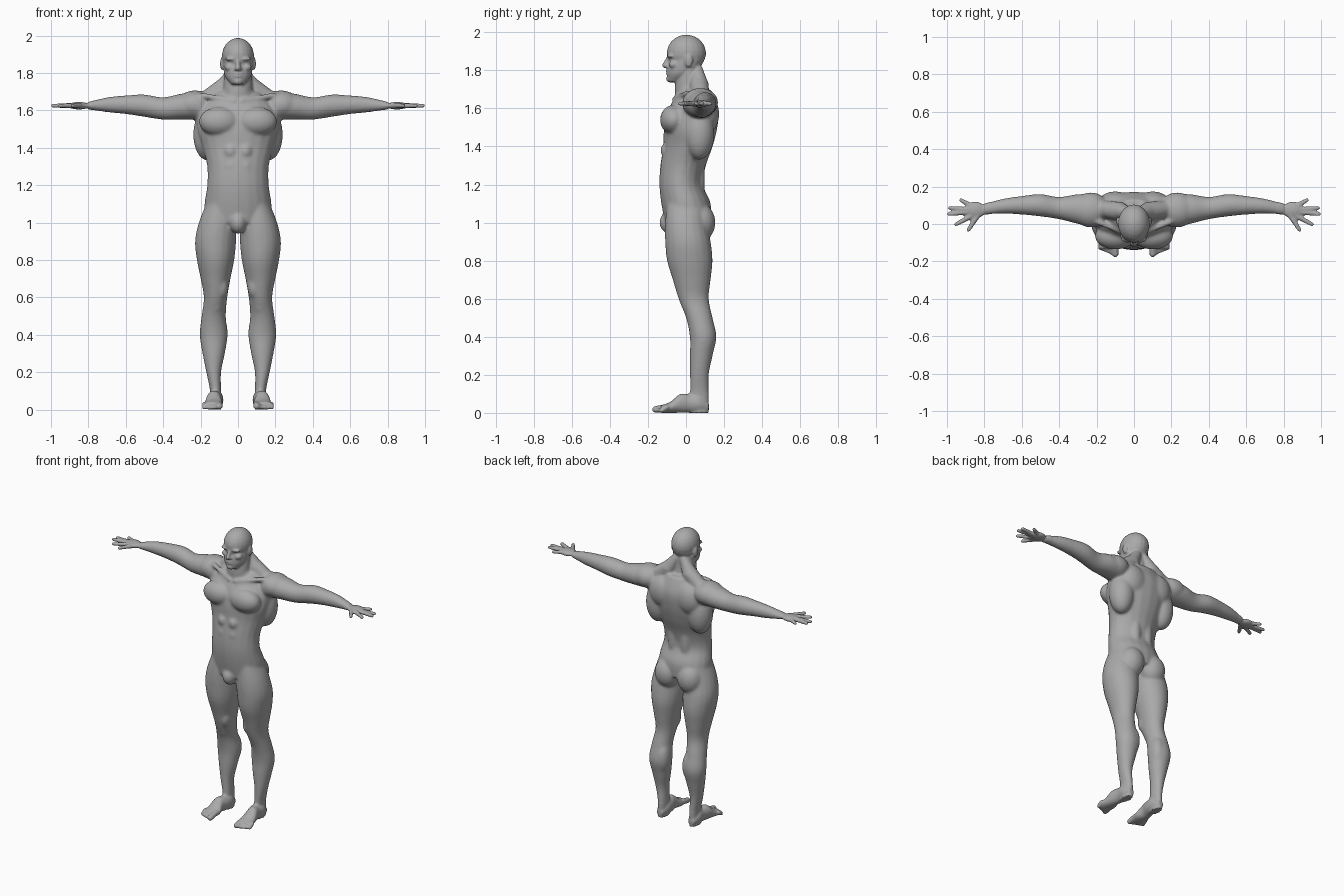
import bpy
import bmesh
from math import cos, sin, pi
from mathutils import Vector, Matrix

default_cube = bpy.data.objects.get("Cube")
if default_cube:
    bpy.data.objects.remove(default_cube, do_unlink=True)

RIGHTWARD, BACKWARD, UPWARD = Vector((1, 0, 0)), Vector((0, 1, 0)), Vector((0, 0, 1))
SIDES = 20
bm = bmesh.new()


def oval(centre, u, v):
    """Make one ring of vertices around a centre, with half axes u and v."""
    angles = [2 * pi * k / SIDES for k in range(SIDES)]
    return [bm.verts.new(centre + u * cos(angle) + v * sin(angle)) for angle in angles]


def skin(rings):
    """Join successive rings into a closed tube."""
    for lower, upper in zip(rings, rings[1:]):
        for k in range(SIDES):
            bm.faces.new((lower[k - 1], lower[k], upper[k], upper[k - 1]))
    bm.faces.new(rings[0])
    bm.faces.new(rings[-1])


def smooth_rows(rows, steps=5):
    """Interpolate the rows with a smooth curve through every row."""
    points = [Vector(row) for row in rows]
    points = [points[0], *points, points[-1]]
    for before, start, end, after in zip(points, points[1:], points[2:], points[3:]):
        leaving = (end - before) / 2
        arriving = (after - start) / 2
        for i in range(steps):
            t = i / steps
            ease = t * t * (3 - 2 * t)
            yield (start * (1 - ease) + end * ease
                   + leaving * (t * (1 - t) ** 2)
                   - arriving * (t * t * (1 - t)))
    yield points[-1]


def loft(origin, step, u, v, rows):
    """Skin evenly spaced ovals; a row is shift along u and v, radius along u and v."""
    # the running distance is carried as the first value of each row
    numbered = [(i, *row) for i, row in enumerate(rows)]
    skin([oval(Vector(origin) + step * distance + u * shift_u + v * shift_v,
               u * radius_u, v * radius_v)
          for distance, shift_u, shift_v, radius_u, radius_v in smooth_rows(numbered)])


def ball(centre, radii, count=12):
    """Add an ellipsoid mass."""
    width, depth, height = radii
    rings = []
    for i in range(count):
        angle = pi * (i + .5) / count
        rings.append(oval(Vector(centre) + UPWARD * height * cos(angle),
                          RIGHTWARD * width * sin(angle),
                          BACKWARD * depth * sin(angle)))
    skin(rings)


def strand(start, end, start_radius, end_radius):
    """Add a round tapering strand with domed ends."""
    start, end = Vector(start), Vector(end)
    u = (end - start).orthogonal().normalized()
    v = (end - start).normalized().cross(u)
    skin([oval(start, u * start_radius, v * start_radius),
          oval(end, u * end_radius, v * end_radius)])
    ball(start, [start_radius] * 3)
    ball(end, [end_radius] * 3)


# ---- left half, mirrored afterwards ----
# leg, from hip down to heel
loft((.12, 0, 1.1), UPWARD * -.1, RIGHTWARD, BACKWARD, [
    (-.02, 0, .07, .1),
    (-.01, 0, .1, .11),
    (0, .01, .11, .12),
    (0, .02, .1, .12),
    (0, .03, .08, .1),
    (0, .04, .063, .08),
    (.01, .07, .065, .07),
    (.01, .09, .075, .07),
    (.01, .08, .06, .06),
    (.01, .07, .04, .05),
    (0, .07, .03, .05),
    (0, .07, .03, .05)])

# foot, from heel to ball
loft((.12, .12, 0), BACKWARD * -.05, RIGHTWARD, UPWARD, [
    (0, .03, .02, .02),
    (0, .05, .04, .05),
    (0, .05, .04, .05),
    (.01, .05, .04, .05),
    (.01, .03, .05, .03),
    (.02, .02, .05, .02)])

# toes, shorter towards the outside
for i in range(5):
    across = .1 + .02 * i
    tip = -.16 + .008 * i
    size = .012 if i else .018
    strand((across, -.1, .03), (across, tip, size), size, size)

# arm, from shoulder to wrist
loft((.2, 0, 1.62), RIGHTWARD * .1, BACKWARD, UPWARD, [
    (.07, 0, .09, .07),
    (.08, 0, .08, .07),
    (.085, -.01, .06, .06),
    (.1, .005, .06, .06),
    (.1, .01, .05, .05),
    (.095, .01, .04, .04),
    (.08, .005, .03, .02)])

# palm, with thumb and fingers fanned from the wrist
wrist = Vector((.82, .07, 1.625))
ball((.85, .075, 1.625), (.06, .045, .02))
for angle, reach in [(-1, .12), (-.5, .15), (-.1, .17), (.1, .165), (.5, .12)]:
    direction = Vector((cos(angle), sin(angle), 0))
    strand(wrist, wrist + direction * reach, .017, .011)

# slope of the neck, neck tendon and collar bone
strand((.03, .06, 1.8), (.08, .07, 1.72), .03, .05)
strand((.08, .07, 1.72), (.17, .08, 1.66), .05, .045)
strand((.06, .03, 1.82), (.02, -.04, 1.68), .016, .014)
strand((.02, -.06, 1.65), (.19, .01, 1.68), .014, .016)

muscles = {
    "chest": ((.1, -.065, 1.54), (.11, .072, .078)),
    "side of back": ((.16, .07, 1.47), (.08, .08, .14)),
    "shoulder blade": ((.1, .1, 1.57), (.1, .075, .11)),
    "deltoid": ((.23, .075, 1.63), (.1, .095, .077)),
    "lower back": ((.045, .06, 1.25), (.04, .04, .2)),
    "buttock": ((.085, .075, 1), (.085, .08, .1)),
    "inner thigh": ((.085, 0, .66), (.035, .05, .07)),
    "knee": ((.12, .02, .56), (.04, .04, .05)),
    "calf": ((.1, .1, .41), (.045, .055, .1)),
    "brow": ((.035, -.08, 1.875), (.035, .02, .01)),
    "cheek": ((.045, -.065, 1.83), (.028, .025, .02)),
    "ear": ((.085, .014, 1.85), (.011, .022, .034)),
}
for centre, radii in muscles.values():
    ball(centre, radii)

# rows of abdominal muscle
for row in range(3):
    ball((.04, -.09, 1.22 + .08 * row), (.04, .045, .045))

# mirror everything so far to the right half
twin = bmesh.ops.duplicate(bm, geom=bm.verts[:] + bm.edges[:] + bm.faces[:])
for item in twin["geom"]:
    if isinstance(item, bmesh.types.BMVert):
        item.co.x *= -1

# ---- central parts ----
# trunk, from pelvis up to collar
loft((0, 0, 1), UPWARD * .1, RIGHTWARD, BACKWARD, [
    (0, .01, .18, .12),
    (0, 0, .18, .13),
    (0, -.025, .165, .115),
    (0, -.015, .165, .12),
    (0, .01, .19, .13),
    (0, .025, .22, .14),
    (0, .04, .21, .13),
    (0, .05, .12, .08)])
ball((0, -.085, 1), (.046, .055, .06))

# neck
loft((0, 0, 1.62), UPWARD * .08, RIGHTWARD, BACKWARD, [
    (0, .03, .1, .08),
    (0, .015, .08, .075),
    (0, .015, .075, .065),
    (0, .02, .07, .06)])

# jaw and face, then skull
loft((0, 0, 1.74), UPWARD * .04, RIGHTWARD, BACKWARD, [
    (0, -.06, .035, .035),
    (0, -.03, .068, .07),
    (0, -.01, .078, .088),
    (0, .005, .082, .093),
    (0, 0, .08, .1)])
ball((0, .002, 1.89), (.086, .103, .097))

# nose, lips and chin
strand((0, -.09, 1.87), (0, -.112, 1.826), .01, .014)
ball((0, -.1, 1.822), (.022, .014, .011))
for height in (1.782, 1.795):
    ball((0, -.09, height), (.027, .016, .006))
ball((0, -.08, 1.755), (.026, .025, .02))

# flat soles
for vert in bm.verts:
    vert.co.z = max(vert.co.z, 0)
bmesh.ops.recalc_face_normals(bm, faces=bm.faces[:])

mesh = bpy.data.meshes.new("body")
bm.to_mesh(mesh)
bm.free()
body = bpy.data.objects.new("body", mesh)
bpy.context.collection.objects.link(body)


def bake_modifiers():
    """Replace the mesh by its modified result."""
    graph = bpy.context.evaluated_depsgraph_get()
    result = bpy.data.meshes.new_from_object(body.evaluated_get(graph))
    body.modifiers.clear()
    body.data = result


# fuse all masses into one skin
fuse = body.modifiers.new("fuse", 'REMESH')
fuse.mode = 'VOXEL'
fuse.voxel_size = .0065
bake_modifiers()

# soften the large forms more than the face, hands and feet
large_forms = body.vertex_groups.new(name="large_forms")
large_forms.add([vert.index for vert in body.data.vertices
                 if abs(vert.co.x) < .77 and .1 < vert.co.z < 1.72], 1, 'REPLACE')
for group_name, repeats in (("large_forms", 18), ("", 3)):
    soften = body.modifiers.new("soften", 'SMOOTH')
    soften.factor = .5
    soften.iterations = repeats
    soften.vertex_group = group_name
bake_modifiers()

# one grey clay colour with smooth shading
grey = (.4, .4, .4, 1)
clay = bpy.data.materials.new("grey_clay")
clay.use_nodes = True
clay.diffuse_color = grey
clay.node_tree.nodes["Principled BSDF"].inputs["Base Color"].default_value = grey
body.data.materials.append(clay)
for face in body.data.polygons:
    face.use_smooth = True
